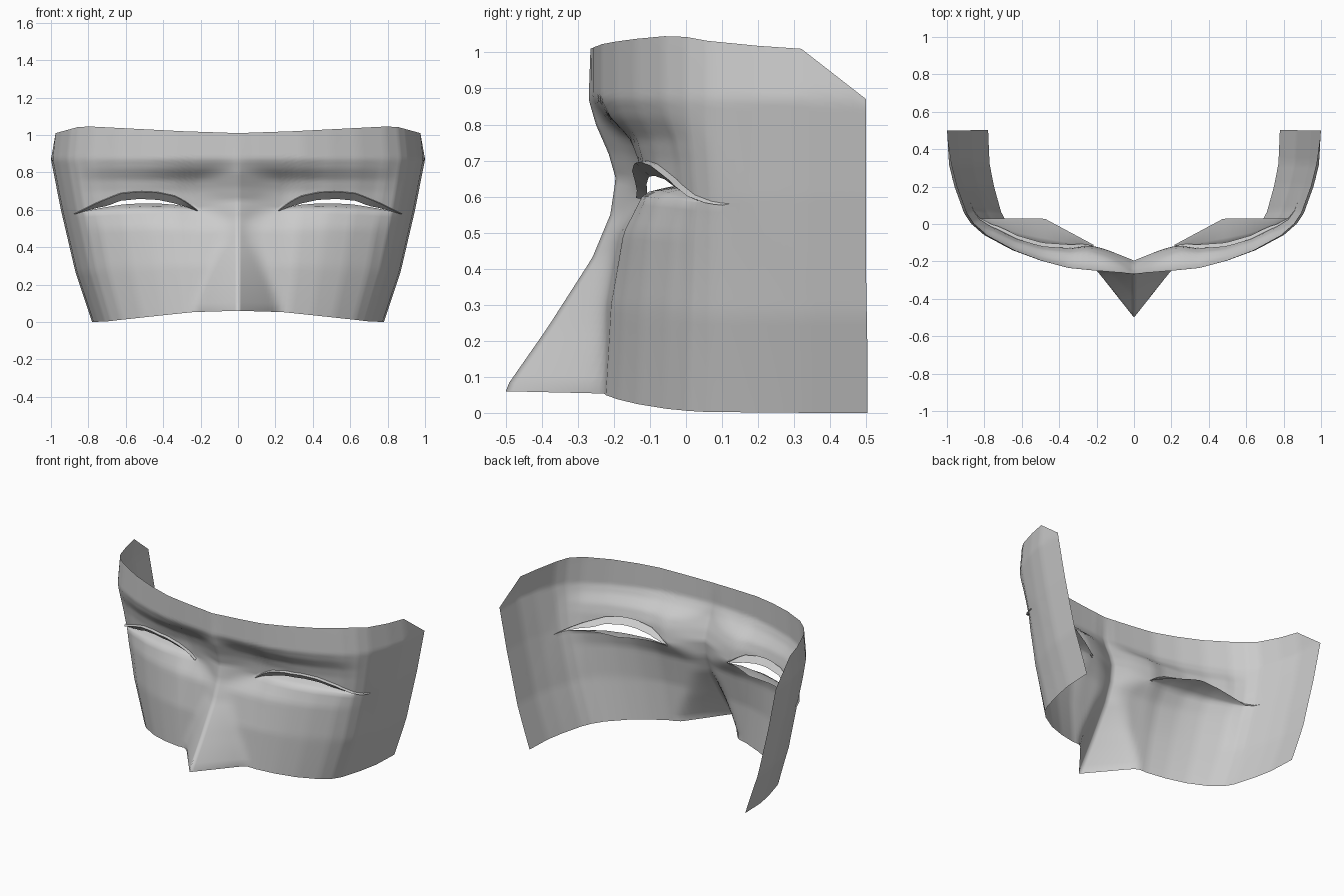
import bpy, bmesh

if "Cube" in bpy.data.objects:
    bpy.data.objects.remove(bpy.data.objects["Cube"])


def lerp(table, v):
    if v <= table[0][0]:
        return table[0][1]
    for (a, fa), (b, fb) in zip(table, table[1:]):
        if v <= b:
            return fa + (fb - fa) * (v - a) / (b - a)
    return table[-1][1]


# Plan outline from the nose line round to the rear edge of the cheek
PLAN = [(0, -.26), (.1, -.258), (.2, -.25), (.35, -.235), (.5, -.195), (.65, -.14),
        (.8, -.06), (.87, 0), (.91, .06), (.96, .2), (.99, .32), (1, .5)]
WIDTH = [(0, .78), (.27, .87), (.6, .947), (.87, 1), (1.01, .985), (1.05, .98)]
# Nose and forehead profile on the centre line, and how fast it widens
CENTRE = [(.07, -.5), (.235, -.385), (.43, -.26), (.55, -.21), (.65, -.195),
          (.72, -.215), (.8, -.25), (.87, -.27), (1.01, -.265)]
SLOPE = [(0, 1.35), (.43, .7), (.65, .4), (1, .4)]
# Depth of the eye sockets by height and by width
RECESS = [(0, .01), (.3, .03), (.5, .07), (.6, .13), (.7, .12), (.76, .095), (.82, .03), (.87, 0)]
SPREAD = [(.25, 1), (.5, .6), (.75, .4), (.89, 0)]
# Edge heights: top, bottom, upper lid, lower lid, and the lower lid's inner shelf
TOP = [(0, 1.01), (.3, 1.02), (.8, 1.045), (.87, 1.043), (.99, 1.01), (1, .87)]
BOTTOM = [(0, .06), (.3, .053), (.64, .025), (.9, .003), (1, 0)]
UPPER = [(0, .62), (.22, .6), (.27, .64), (.33, .675), (.42, .695), (.52, .7),
         (.62, .69), (.75, .64), (.88, .58), (1, .58)]
LOWER = [(0, .62), (.22, .6), (.5, .6), (.75, .59), (.88, .58), (1, .58)]
SHELF = [(.2, -.12), (.48, .03), (.9, .03)]


def surface(X, Y, z):
    x = X * lerp(WIDTH, z)
    y = Y + lerp(RECESS, z) * lerp(SPREAD, x)
    nose = lerp(CENTRE, z) + lerp(SLOPE, z) * x
    # soft minimum blends nose into cheek
    k = .03
    h = max(k - abs(y - nose), 0) / k
    if x < .45:
        y = min(y, nose) - h * h * k / 4 * min(1, x / .03)
    return (x, y, z)


def finish(name, bm):
    bmesh.ops.remove_doubles(bm, verts=bm.verts, dist=.0005)
    bmesh.ops.recalc_face_normals(bm, faces=bm.faces)
    me = bpy.data.meshes.new(name)
    bm.to_mesh(me)
    bm.free()
    ob = bpy.data.objects.new(name, me)
    bpy.context.collection.objects.link(ob)
    bpy.context.view_layer.objects.active = ob
    ob.select_set(True)
    bpy.ops.object.shade_smooth_by_angle(angle=.9)
    ob.select_set(False)
    mir = ob.modifiers.new("Mirror", 'MIRROR')
    mir.merge_threshold = .001
    return ob


def skin(bm, rows):
    grid = [[bm.verts.new(p) for p in r] for r in rows]
    for a, b in zip(grid, grid[1:]):
        for i in range(len(a) - 1):
            bm.faces.new((a[i], a[i + 1], b[i + 1], b[i]))


SUB, ROWS = 5, 24
cols = []
for (x0, y0), (x1, y1) in zip(PLAN, PLAN[1:]):
    cols += [(x0 + (x1 - x0) * i / SUB, y0 + (y1 - y0) * i / SUB) for i in range(SUB)]
cols.append(PLAN[-1])

# Mask shell: forehead above the eye line, cheeks and nose below it
bm = bmesh.new()
for lo, hi, eye_lo, eye_hi in ((BOTTOM, LOWER, 1, .95), (UPPER, TOP, .95, 1)):
    rows = []
    for r in range(ROWS + 1):
        f = r / ROWS
        row = []
        for X, Y in cols:
            a, b = lerp(lo, X * eye_lo), lerp(hi, X * eye_hi)
            row.append(surface(X, Y, a + (b - a) * f))
        rows.append(row)
    skin(bm, rows)

# Lower lid shelf running back inside the eye opening
eye = [c for c in cols if .2 < c[0] * .95 < .89]
shelf = []
for f in (0, .25, 1):
    row = []
    for X, Y in eye:
        lo, up = lerp(LOWER, X * .95), lerp(UPPER, X * .95)
        x, y, z = surface(X, Y, lo)
        back = max(y, lerp(SHELF, x))
        row.append((x, y + (back - y) * f, z + (up - lo) * .35 * f ** .5))
    shelf.append(row)
skin(bm, shelf)
finish("mask_shell", bm)

# Upper lash: thin strip under the lid, pointed at both corners
bm = bmesh.new()
lash = [[], [], []]
for X, Y in eye:
    up = lerp(UPPER, X * .95)
    w = max(0, min(1, (X * .95 - .2) / .12, (.89 - X * .95) / .2))
    x, y, z = surface(X, Y, up)
    lash[0].append((x, y, z))
    lash[1].append((x, y - .02, z - .004))
    lash[2].append((x, y + .02 * w, z - .002 - .04 * w))
skin(bm, lash)
finish("upper_lash", bm)
